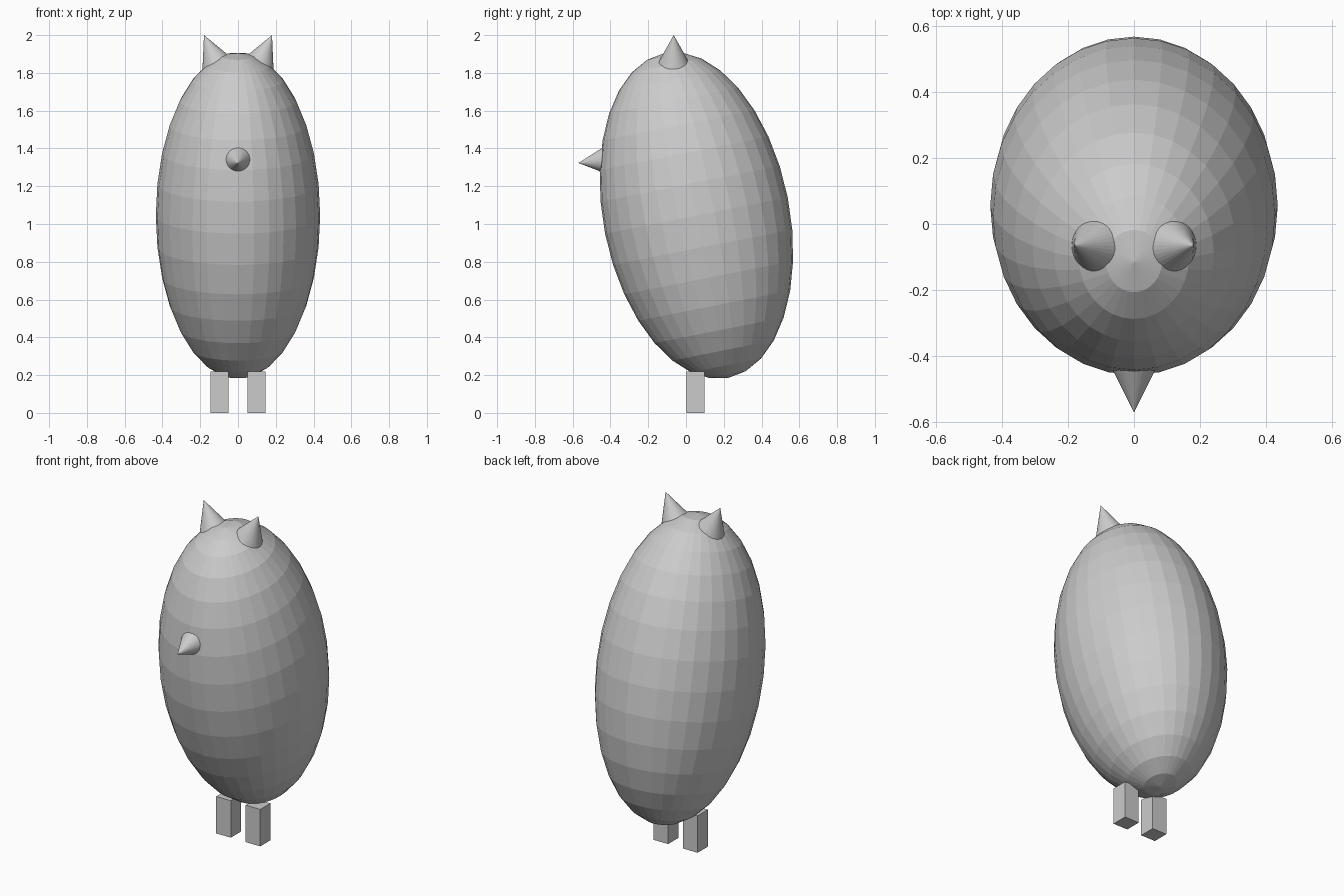
import bpy
from math import radians
from mathutils import Vector

if "Cube" in bpy.data.objects:
    bpy.data.objects.remove(bpy.data.objects["Cube"])


def spike(name, tip, axis):
    """Cone of radius 0.1 and length 0.2 whose point is at tip, aimed along axis."""
    d = Vector(axis).normalized()
    bpy.ops.mesh.primitive_cone_add(
        vertices=32, radius1=0.1, radius2=0, depth=0.2,
        location=Vector(tip) - d * 0.1,
        rotation=d.to_track_quat('Z', 'Y').to_euler())
    bpy.context.object.name = name


# Egg-shaped body, leaning forward
bpy.ops.mesh.primitive_uv_sphere_add(
    segments=32, ring_count=16, radius=1,
    location=(0, 0.055, 1.045), rotation=(radians(11.2), 0, 0))
body = bpy.context.object
body.name = "body"
body.scale = (0.435, 0.493, 0.876)

# Beak
spike("beak", (0, -0.57, 1.323), (0, -1, -0.1))

for side, s in (("left", 1), ("right", -1)):
    # Ear tufts, leaning outwards
    spike(side + "_ear", (s * 0.18, -0.065, 2.0), (s * 0.41, 0, 0.92))
    # Square legs
    bpy.ops.mesh.primitive_cube_add(size=1, location=(s * 0.097, 0.05, 0.11))
    leg = bpy.context.object
    leg.name = side + "_leg"
    leg.scale = (0.096, 0.096, 0.22)
